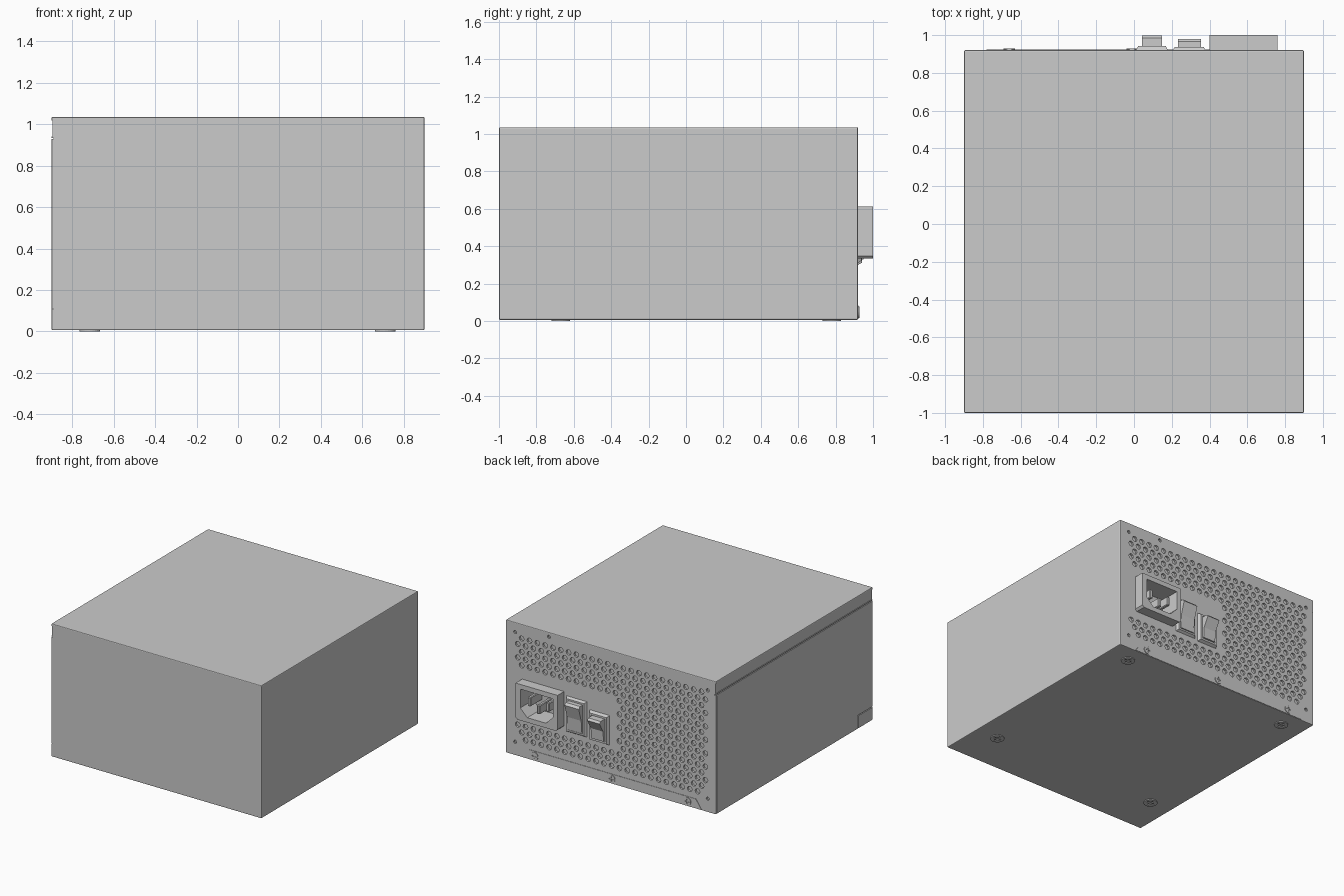
import bpy, bmesh, math

if "Cube" in bpy.data.objects:
    bpy.data.objects.remove(bpy.data.objects["Cube"])

BACK = 0.92


def add_prism(bm, pts, y0, y1):
    """Extrude an x-z outline from y0 to y1."""
    a = [bm.verts.new((x, y0, z)) for x, z in pts]
    b = [bm.verts.new((x, y1, z)) for x, z in pts]
    n = len(pts)
    bm.faces.new(a)
    bm.faces.new(b[::-1])
    for i in range(n):
        bm.faces.new((a[i], b[i], b[(i + 1) % n], a[(i + 1) % n]))


def finish(bm, name):
    bmesh.ops.recalc_face_normals(bm, faces=bm.faces)
    me = bpy.data.meshes.new(name)
    bm.to_mesh(me)
    bm.free()
    ob = bpy.data.objects.new(name, me)
    bpy.context.collection.objects.link(ob)
    return ob


def prisms(name, outlines, y0, y1):
    bm = bmesh.new()
    for pts in outlines:
        add_prism(bm, pts, y0, y1)
    return finish(bm, name)


def rect(x0, x1, z0, z1):
    return [(x0, z0), (x1, z0), (x1, z1), (x0, z1)]


def circle(x, z, r, n):
    return [(x + r * math.cos(2 * math.pi * i / n), z + r * math.sin(2 * math.pi * i / n))
            for i in range(n)]


def box(name, x0, x1, y0, y1, z0, z1):
    return prisms(name, [rect(x0, x1, z0, z1)], y0, y1)


def apply_mods(ob):
    dg = bpy.context.evaluated_depsgraph_get()
    me = bpy.data.meshes.new_from_object(ob.evaluated_get(dg))
    ob.modifiers.clear()
    ob.data = me


def bevel(ob, w, seg=2):
    m = ob.modifiers.new("bevel", 'BEVEL')
    m.width, m.segments = w, seg
    apply_mods(ob)


def cut(ob, cutter, keep=False):
    m = ob.modifiers.new("cut", 'BOOLEAN')
    m.operation, m.solver, m.object = 'DIFFERENCE', 'EXACT', cutter
    apply_mods(ob)
    cutter.hide_render = True
    if not keep:
        bpy.data.objects.remove(cutter)


# Sheet metal case
case = box("case", -0.9, 0.9, -1.0, BACK, 0.006, 1.035)
bevel(case, 0.006)

# Staggered vent holes and mounting holes in the back panel
mounts = [(0.82, 0.96), (-0.83, 0.95), (0.82, 0.11), (-0.83, 0.11), (0.53, 1.0)]
holes = [circle(x, z, 0.013, 10) for x, z in mounts]
for r in range(16):
    z = 0.145 + r * 0.052
    for c in range(25):
        x = -0.81 + c * 0.067 + (0.0335 if r % 2 else 0)
        near_sockets = x > -0.04 and 0.27 < z < 0.67
        near_mount = any(math.hypot(x - a, z - b) < 0.045 for a, b in mounts)
        if x < 0.83 and not near_sockets and not near_mount:
            holes.append(circle(x, z, 0.021, 8))
cut(case, prisms("hole_cutter", holes, BACK - 0.015, BACK + 0.05))

# Folded cover seam and corner notch on the left side
cut(case, box("seam_cutter", -0.95, -0.895, -1.1, 1.1, 0.94, 1.018))
cut(case, box("groove_cutter", -0.95, -0.89, -1.1, 1.1, 0.928, 0.934))
cut(case, box("back_seam_cutter", -0.95, -0.892, 0.905, 0.911, 0.02, 0.92))
cut(case, box("notch_line_cutter", -0.95, -0.893, -0.826, -0.82, -0.1, 0.105))
cut(case, box("notch_top_cutter", -0.95, -0.893, -1.1, -0.82, 0.105, 0.111))

# Power inlet with chamfered recess
inlet = prisms("power_inlet", [[(0.415, 0.333), (0.745, 0.333), (0.76, 0.348), (0.76, 0.612),
                                (0.40, 0.612), (0.40, 0.348)]], BACK, 1.0)
recess = prisms("recess_cutter", [[(0.50, 0.37), (0.66, 0.37), (0.72, 0.43), (0.72, 0.575),
                                   (0.44, 0.575), (0.44, 0.43)]], 0.84, 1.05)
cut(case, recess, keep=True)
cut(inlet, recess)
for i, (x, z) in enumerate([(0.50, 0.485), (0.58, 0.445), (0.66, 0.485)]):
    pin = box(f"inlet_pin_{i + 1}", x - 0.013, x + 0.013, 0.83, 0.98, z - 0.035, z + 0.035)
    bevel(pin, 0.005, 1)


def rocker(name, x0, x1, profile):
    """Rocker from a y-z side profile, swept across x."""
    bm = bmesh.new()
    add_prism(bm, profile, x0, x1)
    for v in bm.verts:
        v.co = (v.co.y, v.co.x, v.co.z)
    return finish(bm, name)


def bezel(name, x0, x1, z0, z1, depth, rim):
    """Tapered switch frame with an opening for the rocker."""
    frame = box(name, x0, x1, BACK, BACK + depth, z0, z1)
    cx, cz = (x0 + x1) / 2, (z0 + z1) / 2
    for v in frame.data.vertices:
        if v.co.y > BACK + depth / 2:
            v.co.x += 0.012 if v.co.x < cx else -0.012
            v.co.z += 0.012 if v.co.z < cz else -0.012
    cut(frame, box("opening_cutter", x0 + rim, x1 - rim, BACK + 0.003, 1.1, z0 + rim, z1 - rim))


# Power switch and smaller mode switch
bezel("power_switch_frame", 0.205, 0.38, 0.31, 0.585, 0.018, 0.024)
rocker("power_switch_rocker", 0.233, 0.355,
       [(0.91, 0.338), (0.942, 0.338), (0.95, 0.44), (0.98, 0.54), (0.965, 0.557), (0.91, 0.557)])
bezel("mode_switch_frame", 0.01, 0.18, 0.30, 0.53, 0.022, 0.026)
rocker("mode_switch_rocker", 0.042, 0.148,
       [(0.91, 0.33), (0.95, 0.33), (0.955, 0.41), (0.998, 0.485), (0.985, 0.50), (0.91, 0.50)])

# Flange folded up over the bottom of the back panel
prisms("bottom_flange", [[(-0.78, 0.01), (0.76, 0.01), (0.70, 0.083), (-0.73, 0.083)]],
       BACK - 0.005, BACK + 0.003)


# Cross-head screws
def screw(name, loc, r, h, down=False):
    head = prisms(name, [circle(0, 0, r, 24)], -0.01, h)
    a, b = r * 0.14, r * 0.6
    cross = [(a, a), (a, b), (-a, b), (-a, a), (-b, a), (-b, -a),
             (-a, -a), (-a, -b), (a, -b), (a, -a), (b, -a), (b, a)]
    cut(head, prisms("cross_cutter", [cross], h - 0.008, h + 0.02))
    head.location = loc
    if down:
        head.rotation_euler.x = -math.pi / 2


for i, x in enumerate((-0.66, -0.01, 0.65)):
    screw(f"back_screw_{i + 1}", (x, BACK, 0.047), 0.03, 0.008)
for i, (x, y) in enumerate([(sx, y) for sx in (-0.715, 0.71) for y in (-0.67, 0.78)]):
    screw(f"bottom_screw_{i + 1}", (x, y, 0.006), 0.05, 0.006, down=True)
